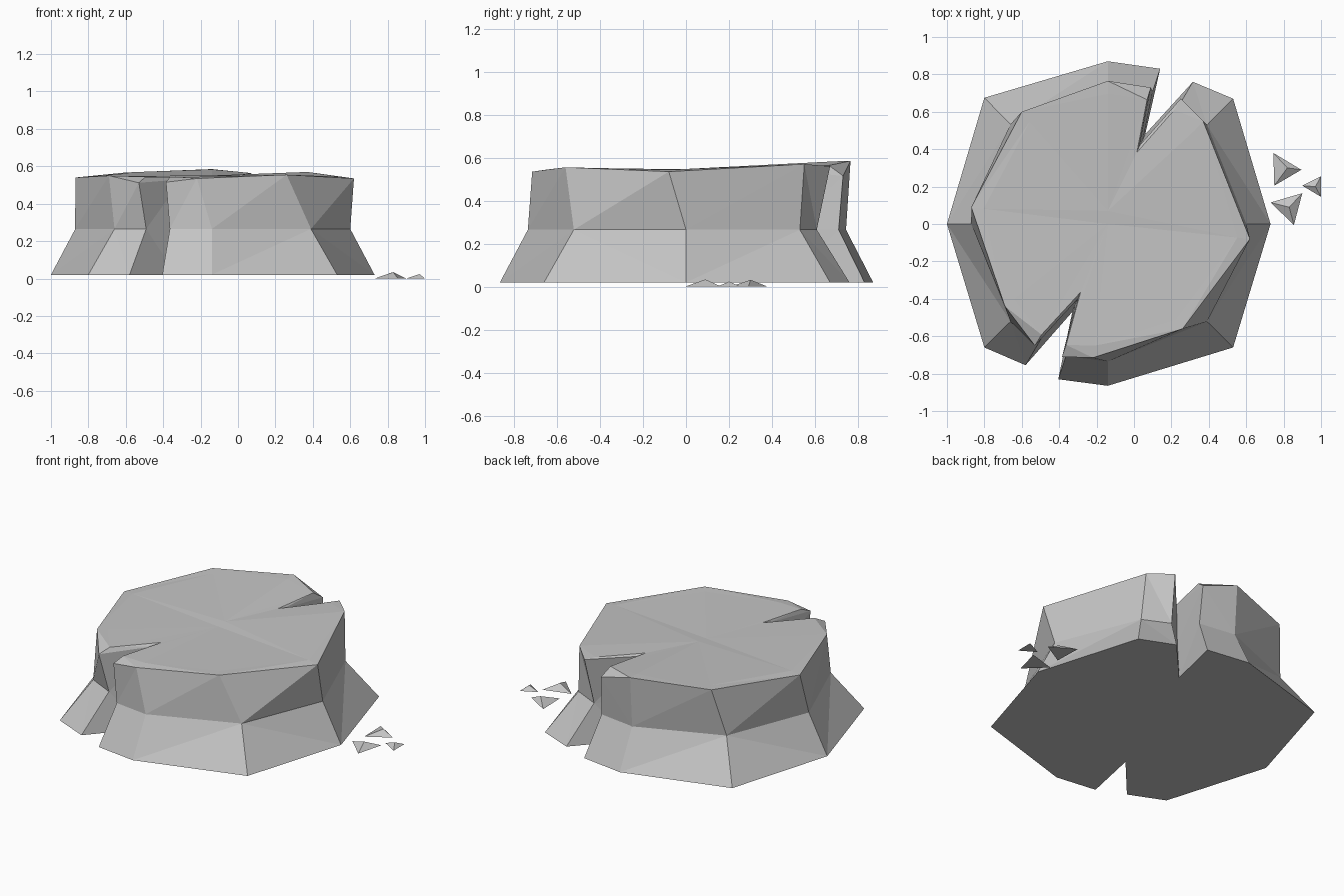
import bpy
import bmesh
from mathutils import Vector

default_cube = bpy.data.objects.get("Cube")
if default_cube:
    bpy.data.objects.remove(default_cube, do_unlink=True)

# One plain stone colour
stone = bpy.data.materials.new("grey_stone")
stone.use_nodes = True
colour = (0.55, 0.55, 0.55, 1)
stone.diffuse_color = colour
shader = next(n for n in stone.node_tree.nodes if n.type == "BSDF_PRINCIPLED")
shader.inputs["Base Color"].default_value = colour
shader.inputs["Roughness"].default_value = 0.9


def finish(bm, name):
    """Turn a bmesh into a flat shaded stone object."""
    bmesh.ops.recalc_face_normals(bm, faces=bm.faces[:])
    mesh = bpy.data.meshes.new(name)
    bm.to_mesh(mesh)
    bm.free()
    mesh.materials.append(stone)
    obj = bpy.data.objects.new(name, mesh)
    bpy.context.collection.objects.link(obj)
    return obj


def bridge(bm, lower, upper):
    """Join two closed rings of the same length with quads."""
    count = len(lower)
    for i in range(count):
        j = (i + 1) % count
        bm.faces.new((lower[i], lower[j], upper[j], upper[i]))


# Outline of the rock, anticlockwise from the right side:
# foot x and y, waist scale, rim x, y and z
LEFT_END, RIGHT_END = 0, 7
outline = [
    (-1, 0, .85, -.87, .09, .54),
    (-.8, -.66, .79, -.69, -.44, .55),
    (-.58, -.755, .8, -.53, -.65, .512),
    (-.33, -.47, .93, -.3, -.4, .53),        # front cleft
    (-.405, -.83, .85, -.385, -.71, .515),
    (-.14, -.865, .85, -.22, -.715, .535),
    (.53, -.66, .79, .26, -.56, .555),
    (.73, 0, .85, .62, -.08, .535),
    (.53, .67, .79, .37, .55, .57),
    (.315, .76, .8, .25, .67, .56),
    (.06, .48, .93, .03, .42, .545),         # back cleft
    (.14, .83, .855, .09, .73, .515),
    (-.14, .87, .855, -.14, .765, .585),
    (-.8, .675, .79, -.6, .6, .567),
]
foot_z, waist_z = 0.02, 0.265
axis = Vector((-.135, 0, 0))


def build_rock():
    bm = bmesh.new()
    foot, waist, rim, inner = [], [], [], []
    for x, y, scale, rim_x, rim_y, rim_z in outline:
        ground = Vector((x, y, 0))
        foot.append(bm.verts.new((x, y, foot_z)))
        narrowed = axis.lerp(ground, scale)
        waist.append(bm.verts.new((narrowed.x, narrowed.y, waist_z)))
        rim.append(bm.verts.new((rim_x, rim_y, rim_z)))
        # The worn top rises gently to the back, above the chipped rim corners
        worn = axis.lerp(Vector((rim_x, rim_y, 0)), 0.91)
        worn_z = max(rim_z, 0.546 + 0.03 * max(worn.y, 0)) - 0.002
        inner.append(bm.verts.new((worn.x, worn.y, worn_z)))

    # Underside, flared skirt, upright wall and worn edge
    bm.faces.new(foot)
    for lower, upper in ((foot, waist), (waist, rim), (rim, inner)):
        bridge(bm, lower, upper)

    # Top surface: two fans either side of a low step
    front_hub = bm.verts.new((-.14, 0, .545))
    back_hub = bm.verts.new((-.14, .07, .551))
    count = len(inner)
    for i in range(count):
        hub = front_hub if i < RIGHT_END else back_hub
        bm.faces.new((inner[i], inner[(i + 1) % count], hub))
    bm.faces.new((inner[LEFT_END], front_hub, back_hub))
    bm.faces.new((front_hub, inner[RIGHT_END], back_hub))

    bmesh.ops.triangulate(bm, faces=[f for f in bm.faces if len(f.verts) == 4])
    return finish(bm, "cracked_rock")


def build_chip(name, corners, peak):
    """Small three-sided pyramid lying on the ground."""
    bm = bmesh.new()
    base = [bm.verts.new((x, y, 0)) for x, y in corners]
    tip = bm.verts.new(peak)
    bm.faces.new(base)
    for i in range(3):
        bm.faces.new((base[i], base[(i + 1) % 3], tip))
    return finish(bm, name)


build_rock()

# Loose chips beside the rock
build_chip("back_chip", [(.745, .38), (.895, .29), (.75, .205)], (.82, .3, .032))
build_chip("front_chip", [(.9, .165), (.73, .115), (.855, -.005)], (.83, .09, .034))
build_chip("outer_chip", [(.9, .205), (1, .255), (1, .145)], (.97, .2, .024))
